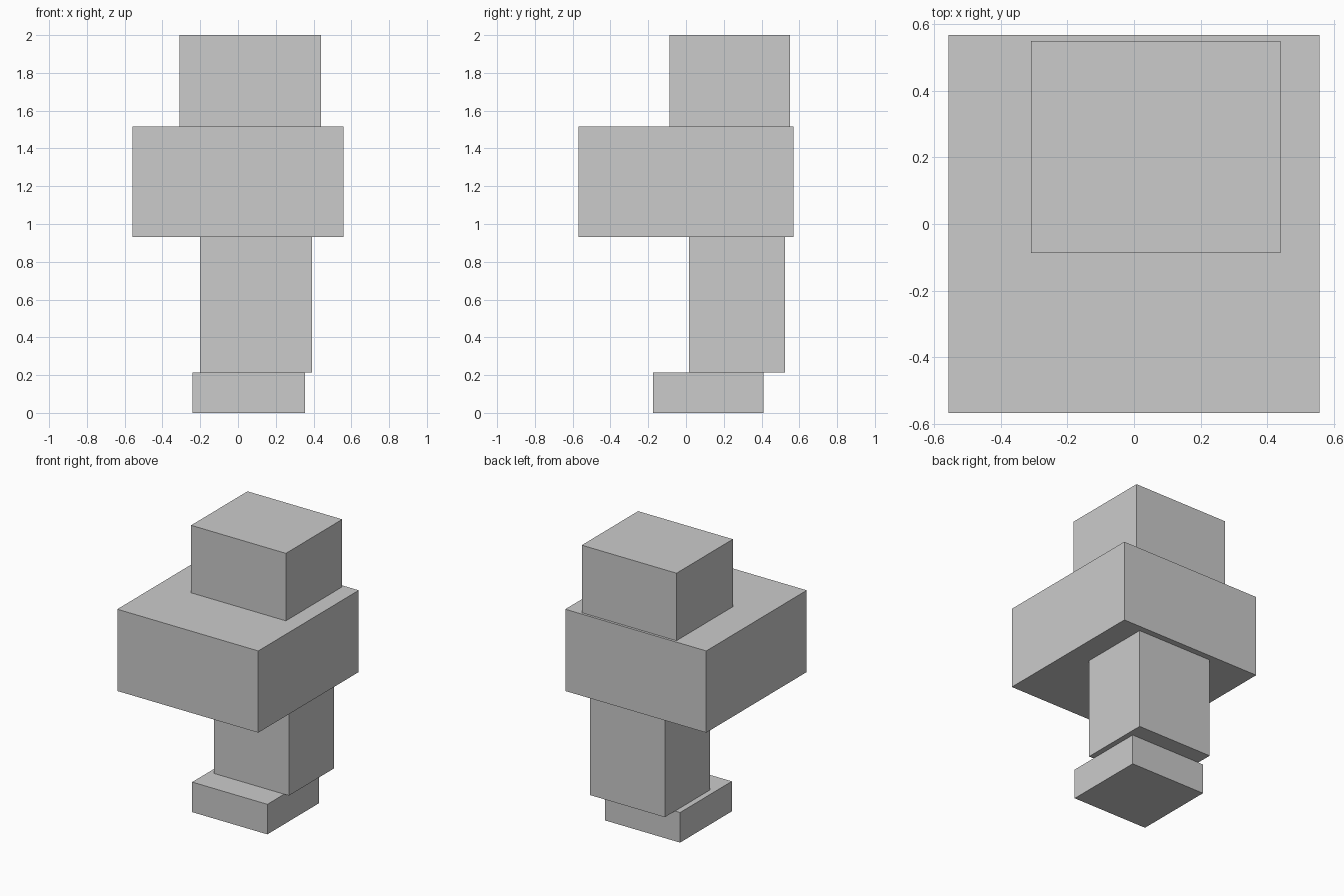
import bpy
from mathutils import Vector

cube = bpy.data.objects.get("Cube")
if cube:
    bpy.data.objects.remove(cube, do_unlink=True)

grey = bpy.data.materials.new("light_grey")
grey.use_nodes = True
colour = (0.6, 0.6, 0.6, 1)
grey.diffuse_color = colour
grey.node_tree.nodes["Principled BSDF"].inputs["Base Color"].default_value = colour


def block(name, low, high):
    """Box spanning two opposite corners."""
    low, high = Vector(low), Vector(high)
    bpy.ops.mesh.primitive_cube_add(size=1, location=(low + high) / 2)
    obj = bpy.context.object
    obj.name = name
    obj.scale = high - low
    bpy.ops.object.transform_apply(location=False, rotation=False, scale=True)
    obj.data.materials.append(grey)
    return obj


# Stack of offset blocks, bottom to top
block("base_block", (-0.24, -0.175, 0), (0.355, 0.41, 0.215))
block("column_block", (-0.2, 0.015, 0.215), (0.393, 0.525, 0.932))
block("wide_block", (-0.558, -0.568, 0.932), (0.558, 0.568, 1.517))
block("top_block", (-0.31, -0.087, 1.517), (0.44, 0.55, 2))
